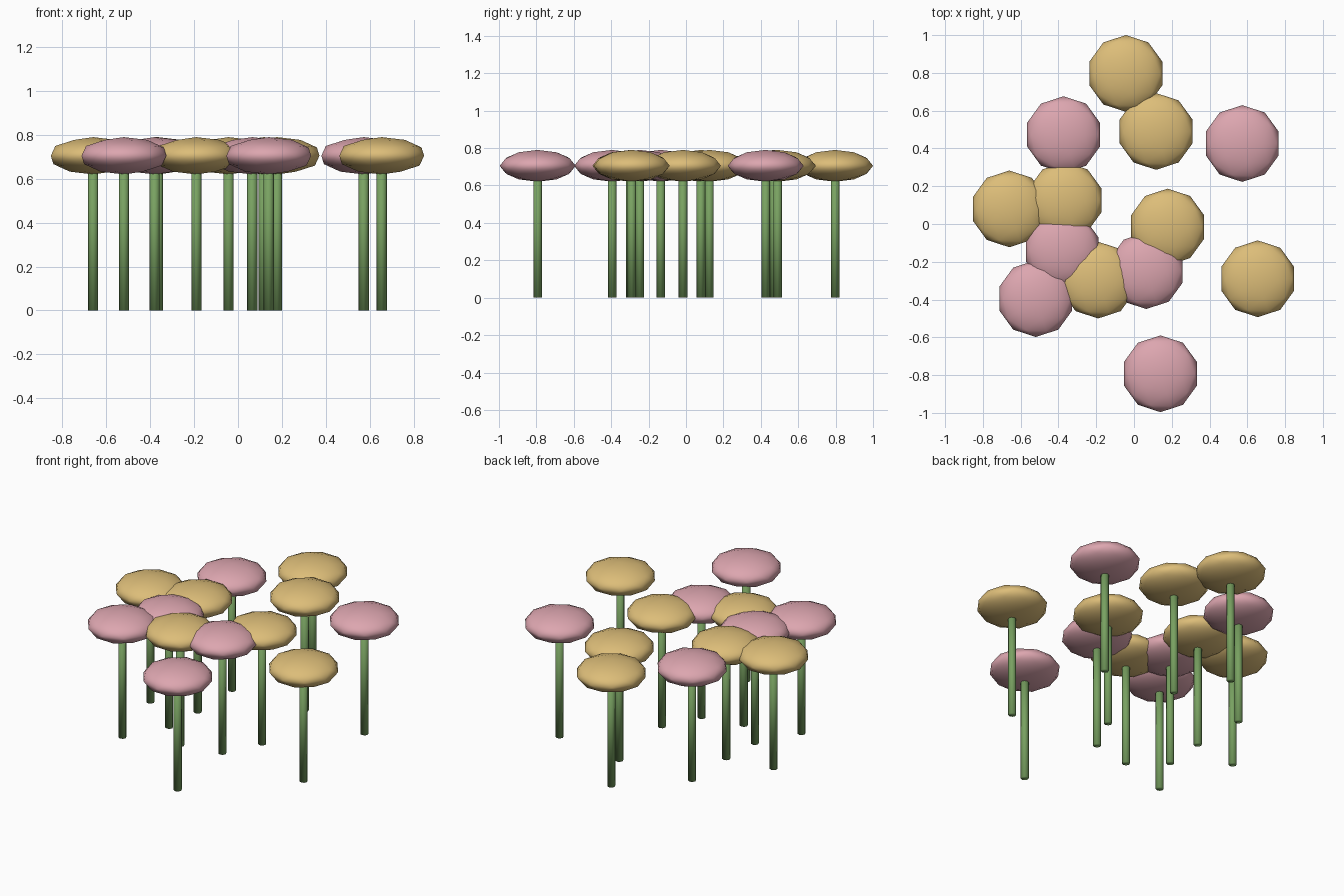
import bpy

if "Cube" in bpy.data.objects:
    bpy.data.objects.remove(bpy.data.objects["Cube"], do_unlink=True)


def make_material(name, rgb):
    mat = bpy.data.materials.new(name)
    mat.use_nodes = True
    color = (*rgb, 1.0)
    mat.diffuse_color = color
    mat.node_tree.nodes["Principled BSDF"].inputs["Base Color"].default_value = color
    return mat


GREEN = make_material("stem green", (0.19, 0.36, 0.12))
TAN = make_material("cap tan", (0.72, 0.51, 0.19))
PINK = make_material("cap pink", (0.72, 0.38, 0.43))

CAP_Z = 0.705
CAP_RADIUS = 0.203
CAP_HALF_HEIGHT = 0.085
STEM_RADIUS = 0.023


def finish(name, mat):
    obj = bpy.context.object
    obj.name = name
    obj.data.materials.append(mat)
    bpy.ops.object.shade_smooth()
    return obj


def add_flower(index, x, y, mat):
    # Slim stem reaching into the cap
    bpy.ops.mesh.primitive_cylinder_add(
        vertices=8, radius=STEM_RADIUS, depth=CAP_Z, location=(x, y, CAP_Z / 2))
    finish(f"stem_{index}", GREEN)
    # Flattened round cap
    bpy.ops.mesh.primitive_ico_sphere_add(
        subdivisions=2, radius=1, location=(x, y, CAP_Z))
    cap = finish(f"cap_{index}", mat)
    cap.scale = (CAP_RADIUS, CAP_RADIUS, CAP_HALF_HEIGHT)


tan_spots = [(-0.043, 0.797), (0.117, 0.49), (-0.66, 0.08), (-0.365, 0.125),
             (0.178, -0.016), (-0.19, -0.297), (0.655, -0.29)]
pink_spots = [(-0.373, 0.473), (0.573, 0.426), (-0.38, -0.135),
              (-0.52, -0.395), (0.065, -0.247), (0.14, -0.793)]

spots = [(s, TAN) for s in tan_spots] + [(s, PINK) for s in pink_spots]
for i, ((x, y), mat) in enumerate(spots, 1):
    add_flower(i, x, y, mat)
